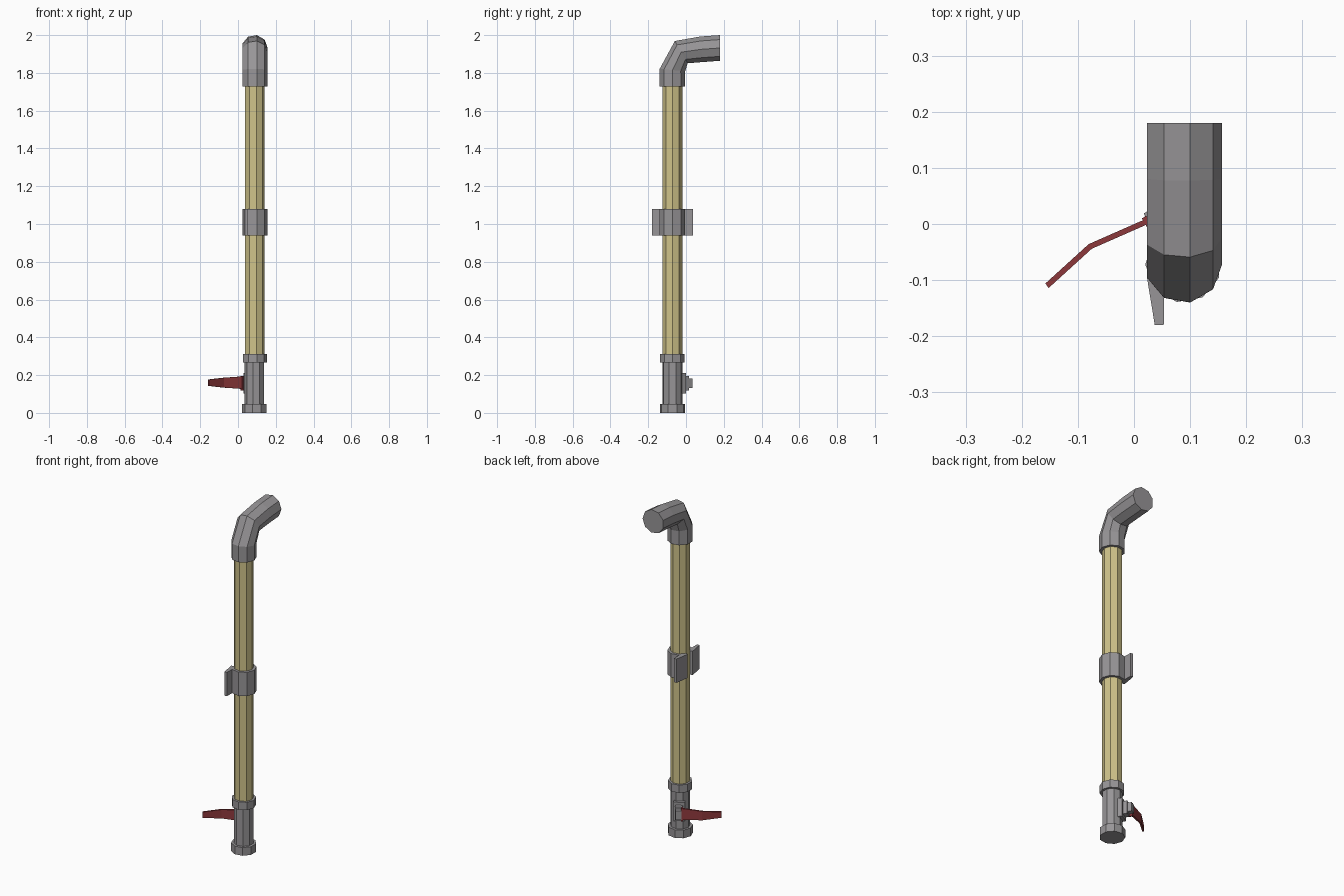
import bpy, math
from math import cos, sin, radians
from mathutils import Vector

cube = bpy.data.objects.get("Cube")
if cube:
    bpy.data.objects.remove(cube, do_unlink=True)

CX, CY, SIDES = 0.088, -0.072, 9


def material(name, color):
    m = bpy.data.materials.new(name)
    m.use_nodes = True
    m.diffuse_color = (*color, 1)
    m.node_tree.nodes["Principled BSDF"].inputs["Base Color"].default_value = (*color, 1)
    return m


grey = material("grey_metal", (0.31, 0.30, 0.31))
yellow = material("pale_yellow", (0.62, 0.54, 0.25))
red = material("dark_red", (0.27, 0.04, 0.045))


def loft(name, rings, mat, closed=False):
    """Skin a list of equal-sized loops, capping the ends unless it loops."""
    n, count = len(rings[0]), len(rings)
    verts = [p for r in rings for p in r]
    faces = []
    for i in range(count if closed else count - 1):
        a, b = i * n, (i + 1) % count * n
        for j in range(n):
            k = (j + 1) % n
            faces.append((a + j, a + k, b + k, b + j))
    if not closed:
        faces += [tuple(reversed(range(n))), tuple(range((count - 1) * n, count * n))]
    mesh = bpy.data.meshes.new(name)
    mesh.from_pydata(verts, [], faces)
    mesh.materials.append(mat)
    obj = bpy.data.objects.new(name, mesh)
    bpy.context.collection.objects.link(obj)
    # Make normals point outward
    import bmesh
    bm = bmesh.new()
    bm.from_mesh(mesh)
    bmesh.ops.recalc_face_normals(bm, faces=bm.faces)
    bm.to_mesh(mesh)
    bm.free()
    return obj


def ring(y, z, radius, tilt=0, turn=0):
    t = radians(tilt)
    pts = []
    for i in range(SIDES):
        a = radians(turn) + math.tau * i / SIDES
        v = radius * sin(a)
        pts.append((CX + radius * cos(a), y + v * cos(t), z - v * sin(t)))
    return pts


def tube(name, radius, z0, z1, mat, turn=0):
    return loft(name, [ring(CY, z, radius, 0, turn) for z in (z0, z1)], mat)


# Straight pipe, lower fitting and collars
tube("long_pipe", 0.053, 0.29, 1.76, yellow)
tube("valve_body", 0.053, 0.02, 0.29, grey, 20)
tube("bottom_cap", 0.068, 0, 0.048, grey, 20)
tube("lower_collar", 0.066, 0.267, 0.313, grey)

# Bent outlet: y, z and tilt of each ring
bend = [(CY, 1.727, 0), (CY, 1.815, 5), (-0.025, 1.91, 60),
        (0.082, 1.925, 86), (0.18, 1.932, 90)]
loft("bent_outlet", [ring(y, z, 0.069, t) for y, z, t in bend], grey)


# Snap-on clip with two flared prongs, open on the right
def polar(radius, degrees):
    a = radians(degrees)
    return (CX + radius * cos(a), CY + radius * sin(a))


for step in range(-120, 120, 40):
    outline = [polar(0.053, step), polar(0.069, step),
               polar(0.069, step + 40), polar(0.053, step + 40)]
    loft("clip_band", [[(x, y, z) for x, y in outline] for z in (0.94, 1.08)], grey)
for side, label in ((-1, "front"), (1, "back")):
    outline = [polar(0.053, 120 * side), polar(0.069, 120 * side),
               (0.053, CY + 0.108 * side), (0.037, CY + 0.108 * side),
               polar(0.069, 160 * side), polar(0.053, 160 * side)]
    loft("clip_prong_" + label,
         [[(x, y, z) for x, y in outline] for z in (0.94, 1.08)], grey)

# Valve, stepping outward from one face of the body
out = Vector((cos(radians(120)), sin(radians(120)), 0))
side = Vector((cos(radians(210)), sin(radians(210)), 0))
base = Vector((CX, CY, 0.157))


def valve_block(name, d0, d1, s0, s1, h, mat):
    rings = []
    for d in (d0, d1):
        rings.append([base + out * d + side * s + Vector((0, 0, z))
                      for s, z in ((s0, -h), (s1, -h), (s1, h), (s0, h))])
    loft(name, rings, mat)


valve_block("valve_plate", 0.03, 0.066, -0.03, 0.03, 0.055, grey)
valve_block("valve_neck", 0.06, 0.09, -0.02, 0.02, 0.038, grey)
valve_block("valve_hub", 0.088, 0.114, -0.016, 0.016, 0.026, grey)
valve_block("lever_root", 0.085, 0.108, 0.014, 0.023, 0.038, red)

# Tapered bent lever: x, y, half height
path = [(0.022, 0.004, 0.033), (-0.078, -0.04, 0.026), (-0.155, -0.11, 0.017)]
across = Vector((-0.55, 0.83, 0)) * 0.005
rings = []
for x, y, h in path:
    c = Vector((x, y, 0.16))
    up = Vector((0, 0, h))
    rings.append([c - across - up, c + across - up, c + across + up, c - across + up])
loft("lever_handle", rings, red)
